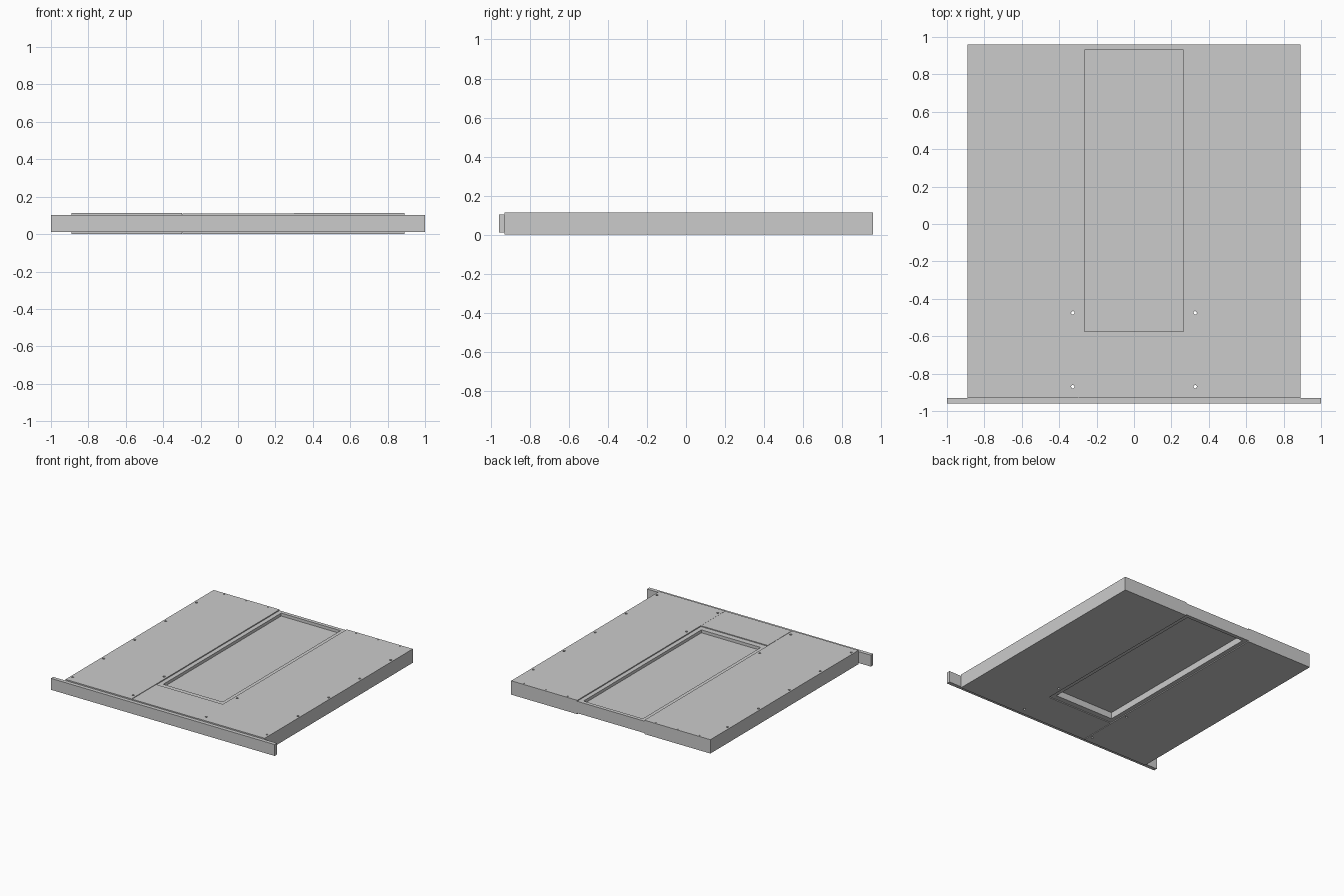
import bpy, bmesh
from mathutils import Matrix, Vector

if "Cube" in bpy.data.objects:
    bpy.data.objects.remove(bpy.data.objects["Cube"])

H = 0.112


def obj_from(bm, name):
    me = bpy.data.meshes.new(name)
    bm.to_mesh(me)
    bm.free()
    ob = bpy.data.objects.new(name, me)
    bpy.context.collection.objects.link(ob)
    return ob


def add_box(bm, x, y, z):
    size = Vector((x[1] - x[0], y[1] - y[0], z[1] - z[0]))
    mid = Vector((sum(x) / 2, sum(y) / 2, sum(z) / 2))
    bmesh.ops.create_cube(bm, size=1, matrix=Matrix.Translation(mid) @ Matrix.Diagonal((*size, 1)))


def box(name, x, y, z):
    bm = bmesh.new()
    add_box(bm, x, y, z)
    return obj_from(bm, name)


def add_hole(bm, x, y, r, z0, z1):
    bmesh.ops.create_cone(bm, cap_ends=True, segments=16, radius1=r, radius2=r, depth=z1 - z0,
                          matrix=Matrix.Translation((x, y, (z0 + z1) / 2)))


def cut(ob, bm):
    cutter = obj_from(bm, ob.name + "_cutter")
    mod = ob.modifiers.new("cut", 'BOOLEAN')
    mod.operation, mod.solver, mod.object = 'DIFFERENCE', 'EXACT', cutter
    bpy.context.view_layer.objects.active = ob
    bpy.ops.object.modifier_apply(modifier=mod.name)
    bpy.data.objects.remove(cutter)


# Left and right tray halves with screw holes
for s, name in ((1, "right_tray"), (-1, "left_tray")):
    tray = box(name, sorted((s * 0.3, s * 0.89)), (-0.93, 0.96), (0, H))
    bm = bmesh.new()
    for y in (0.71, 0.315, -0.08, -0.475, -0.87):
        add_hole(bm, s * 0.868, y, 0.009, H - 0.008, H + 0.02)
    for x in (0.395, 0.59, 0.785):
        add_hole(bm, s * x, 0.945, 0.005, H - 0.008, H + 0.02)
    for y in (-0.475, -0.87):
        add_hole(bm, s * 0.327, y, 0.009, -0.02, H + 0.02)
    cut(tray, bm)

# Central bay, slightly lower than the trays, recessed above and below
bay = box("central_bay", (-0.3, 0.3), (-0.93, 0.96), (0.008, H - 0.008))
bm = bmesh.new()
for z in ((-0.1, 0.06), (0.08, 0.2)):
    add_box(bm, (-0.265, 0.265), (-0.575, 0.93), z)
cut(bay, bm)

# Front cover plates above and below the bay, with a narrow gap on the left
for name, z in (("upper_cover", (H - 0.008, H - 0.001)), ("lower_cover", (0.001, 0.008))):
    box(name, (-0.296, 0.3), (-0.93, -0.62), z)

# Wide front panel with mounting ears
box("front_panel", (-1, 1), (-0.96, -0.93), (0.01, 0.102))
